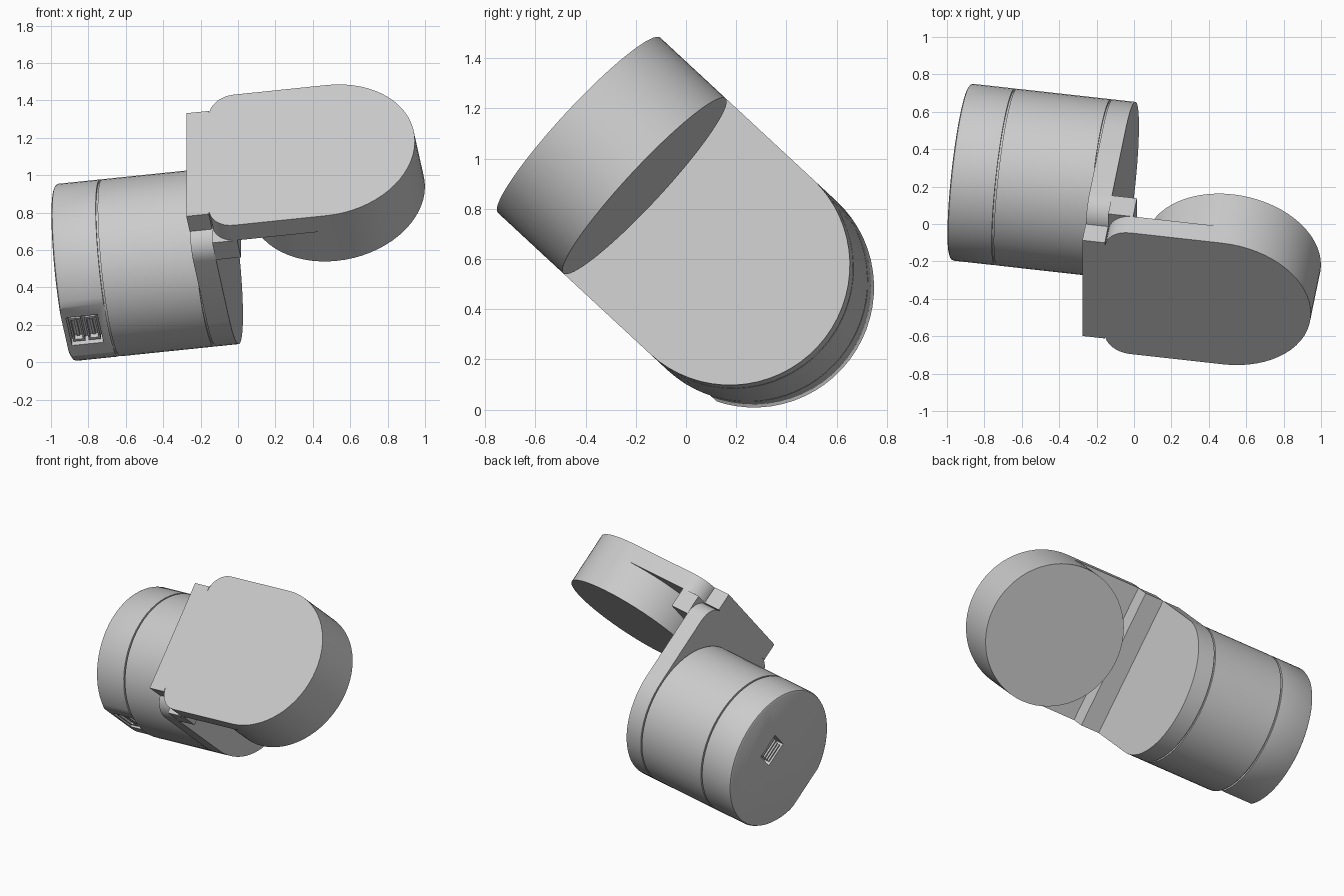
import bpy, bmesh, math
from mathutils import Matrix, Vector

cube = bpy.data.objects.get("Cube")
if cube:
    bpy.data.objects.remove(cube, do_unlink=True)

# Local frame: P along the motor, Q across the bracket, N out of the upper face
P = Vector((0.9887, -0.11, 0.102)).normalized()
Q = Vector((0, 0.68, 0.733)).normalized()
P = (P - Q * P.dot(Q)).normalized()
N = P.cross(Q)
FRAME = Matrix.Translation(Q * 0.541) @ Matrix((P, Q, N)).transposed().to_4x4()

R = 0.476            # radius of both round ends
MOTOR_N = 0.26       # motor axis height along N
DISC_P = 0.632       # disc axis position along P
INNER_P, OUTER_P = -0.006, -0.128
INNER_N, OUTER_N = 0.88, 1.0
FILLET = 0.135
SEG = 64

grey = bpy.data.materials.new("light_grey")
grey.use_nodes = True
grey.diffuse_color = (0.6, 0.6, 0.6, 1)
grey.node_tree.nodes["Principled BSDF"].inputs["Base Color"].default_value = (0.6, 0.6, 0.6, 1)


def finish(bm, name, smooth=True):
    """Turn a local bmesh into a placed, shaded object."""
    bm.transform(FRAME)
    bmesh.ops.recalc_face_normals(bm, faces=bm.faces)
    mesh = bpy.data.meshes.new(name)
    bm.to_mesh(mesh)
    bm.free()
    mesh.materials.append(grey)
    ob = bpy.data.objects.new(name, mesh)
    bpy.context.scene.collection.objects.link(ob)
    if smooth:
        shade(ob)
    return ob


def shade(ob):
    bpy.ops.object.select_all(action='DESELECT')
    ob.select_set(True)
    bpy.context.view_layer.objects.active = ob
    bpy.ops.object.shade_smooth_by_angle(angle=math.radians(30))


def box(name, centre, size):
    bm = bmesh.new()
    bmesh.ops.create_cube(bm, size=1)
    bm.transform(Matrix.Translation(centre) @ Matrix.Diagonal((*size, 1)))
    return finish(bm, name, False)


def span(name, p, q, n):
    """Box given by its range on each local axis."""
    ranges = (p, q, n)
    return box(name, [(a + b) / 2 for a, b in ranges], [b - a for a, b in ranges])


def prism(name, outline, place, lo, hi):
    """Extrude a 2D outline between two depths; place maps (s, q, depth) to local."""
    bm = bmesh.new()
    rings = [[bm.verts.new(place(s, q, d)) for s, q in outline] for d in (lo, hi)]
    for ring in rings:
        bm.faces.new(ring)
    for i in range(len(outline)):
        j = (i + 1) % len(outline)
        bm.faces.new((rings[0][i], rings[0][j], rings[1][j], rings[1][i]))
    return finish(bm, name)


def lathe(name, profile):
    """Revolve (p, radius) points around the motor axis."""
    bm = bmesh.new()
    rings = []
    for p, r in profile:
        angles = [2 * math.pi * i / SEG for i in range(SEG)]
        rings.append([bm.verts.new((p, r * math.cos(t), MOTOR_N + r * math.sin(t)))
                      for t in angles])
    bm.faces.new(rings[0])
    bm.faces.new(rings[-1])
    for a, b in zip(rings, rings[1:]):
        for i in range(SEG):
            j = (i + 1) % SEG
            bm.faces.new((a[i], a[j], b[j], b[i]))
    return finish(bm, name)


def carve(ob, cutters):
    """Subtract the cutters for good and remove them."""
    for cutter in cutters:
        cutter.hide_render = True
        mod = ob.modifiers.new("cut", 'BOOLEAN')
        mod.operation = 'DIFFERENCE'
        mod.solver = 'EXACT'
        mod.object = cutter
    bpy.context.view_layer.update()
    graph = bpy.context.evaluated_depsgraph_get()
    mesh = bpy.data.meshes.new_from_object(ob.evaluated_get(graph))
    ob.modifiers.clear()
    ob.data = mesh
    for cutter in cutters:
        bpy.data.objects.remove(cutter, do_unlink=True)
    shade(ob)


def tongue(length):
    """Plate outline: filleted shoulders at the corner, half circle at the far end."""
    half = []
    for i in range(9):
        t = math.pi / 2 * i / 8
        half.append((FILLET * (1 - math.cos(t)), R - FILLET * (1 - math.sin(t))))
    for i in range(SEG // 4 + 1):
        t = math.pi / 2 * (1 - 4 * i / SEG)
        half.append((length + R * math.cos(t), R * math.sin(t)))
    return half + [(s, -q) for s, q in reversed(half[:-1])]


# Bracket: two tongue plates joined by a narrower corner block and an inner rib
prism("motor_plate", tongue(INNER_N - MOTOR_N),
      lambda s, q, d: (d, q, INNER_N - s), OUTER_P, INNER_P)
prism("disc_plate", tongue(DISC_P - INNER_P),
      lambda s, q, d: (INNER_P + s, q, d), INNER_N, OUTER_N)
waist = R - 0.1
span("corner_block", (OUTER_P, INNER_P), (-waist, waist), (INNER_N, OUTER_N))
span("inner_rib", (INNER_P, INNER_P + FILLET), (-R, R), (INNER_N - FILLET, INNER_N))

# Disc behind the upper plate
circle = [(R * math.cos(2 * math.pi * i / SEG), R * math.sin(2 * math.pi * i / SEG))
          for i in range(SEG)]
prism("disc", circle, lambda s, q, d: (DISC_P + s, q, d), 0.64, INNER_N)

# Motor body, with a thin groove at each end
core = R - 0.014
lathe("motor_body", [(-0.66, core), (-0.647, core), (-0.647, R), (-0.138, R),
                     (-0.138, core), (OUTER_P, core)])

# Motor cap with a flat side and two connector recesses
cap = lathe("motor_cap", [(-0.9, R - 0.018), (-0.894, R - 0.006), (-0.882, R), (-0.658, R)])
FLAT = -0.434
PORT_P, PORT_Q = -0.79, 0.12
carve(cap, [
    span("flat_cutter", (-1.0, -0.6), (-0.6, FLAT), (-0.3, 0.8)),
    box("side_recess_cutter", (PORT_P, FLAT, MOTOR_N), (0.17, 0.12, 0.22)),
    box("end_recess_cutter", (-0.9, PORT_Q, MOTOR_N), (0.1, 0.13, 0.17)),
])

# Side sockets, each a hollow shell
for side, label in ((-1, "outer"), (1, "inner")):
    p = PORT_P + side * 0.042
    socket = box(label + "_side_socket", (p, FLAT + 0.035, MOTOR_N), (0.065, 0.052, 0.18))
    carve(socket, [box("socket_cutter", (p, FLAT + 0.01, MOTOR_N), (0.045, 0.06, 0.15))])
    box(label + "_side_tongue", (p, FLAT + 0.04, MOTOR_N), (0.015, 0.04, 0.12))

# Row of ribs in the end recess
for i in range(4):
    q = PORT_Q + (i - 1.5) * 0.03
    box("end_socket_rib_%d" % (i + 1), (-0.872, q, MOTOR_N), (0.048, 0.012, 0.13))
